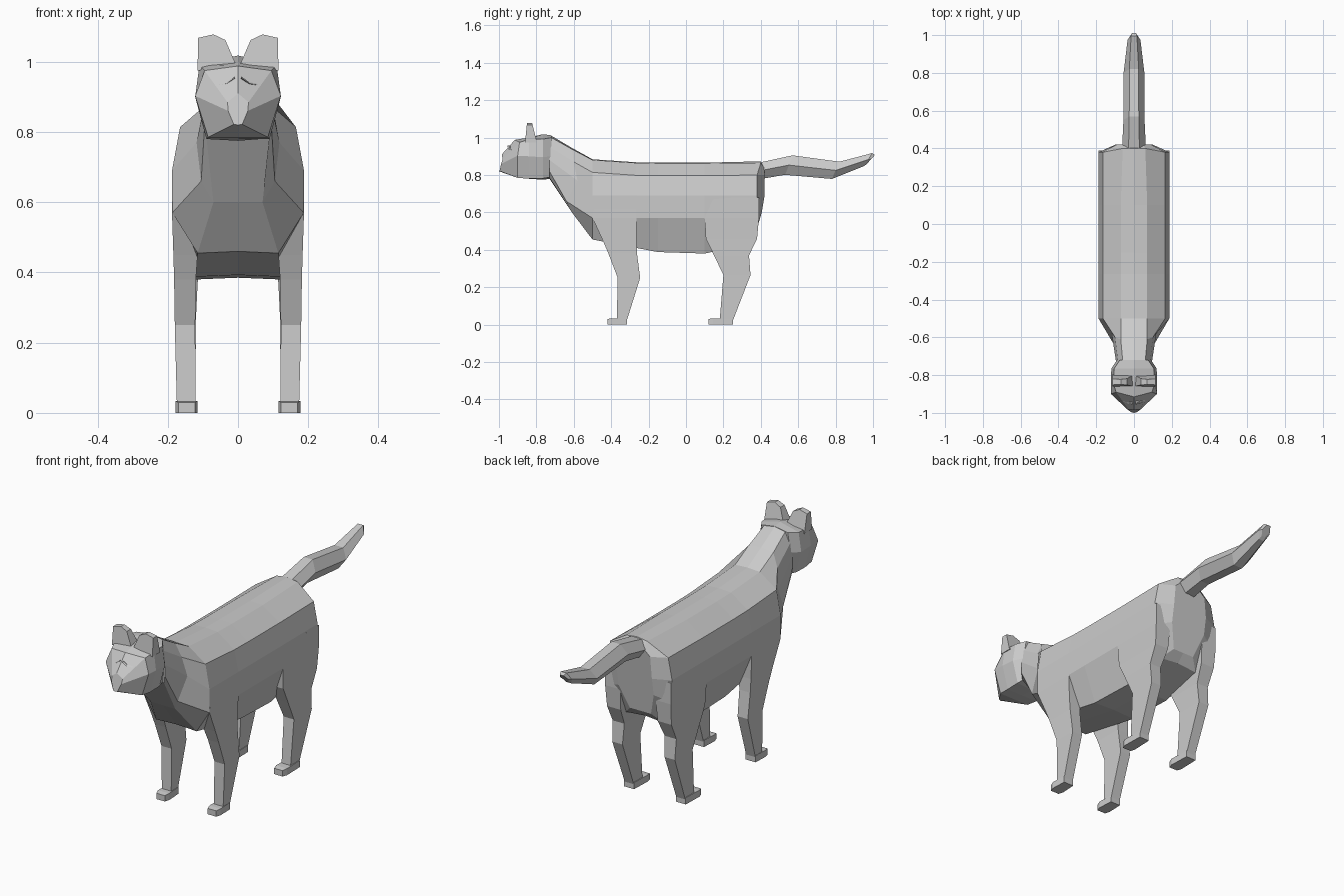
import bpy, bmesh


def loft(name, rings):
    """Skin a list of closed rings (equal point counts) and cap both ends."""
    bm = bmesh.new()
    rows = [[bm.verts.new(p) for p in r] for r in rings]
    n = len(rows[0])
    for a, b in zip(rows, rows[1:]):
        for i in range(n):
            j = (i + 1) % n
            bm.faces.new((a[i], a[j], b[j], b[i]))
    bm.faces.new(rows[0])
    bm.faces.new(rows[-1])
    bmesh.ops.recalc_face_normals(bm, faces=bm.faces)
    me = bpy.data.meshes.new(name)
    bm.to_mesh(me)
    bm.free()
    ob = bpy.data.objects.new(name, me)
    bpy.context.collection.objects.link(ob)
    return ob


def sym(y, half):
    """Full ring from half profile (x, z, dy), top centre to bottom centre."""
    pts = [(p[0], y + (p[2] if len(p) > 2 else 0), p[1]) for p in half]
    return pts + [(-x, yy, z) for x, yy, z in pts[-2:0:-1]]


def trunk(y, top, bottom, low_w=0.12):
    """Typical torso section."""
    return sym(y, [(0, top), (.07, top - .004), (.165, top - .07), (.188, .69),
                   (.187, .57), (low_w, bottom), (0, bottom + .005)])


# Torso with neck, chest and rump
loft("torso", [
    sym(-.73, [(0, 1.01, .01), (.06, 1.0, .01), (.085, .95), (.095, .88),
               (.095, .82), (.09, .785), (0, .78)]),
    sym(-.61, [(0, .945), (.07, .938), (.10, .87, .01), (.118, .77, .03),
               (.105, .66, -.03), (.07, .60), (0, .60)]),
    trunk(-.50, .884, .455, .115),
    trunk(-.265, .868, .41),
    trunk(-.15, .866, .388),
    trunk(.10, .866, .38),
    sym(.38, [(0, .873, .02), (.06, .865, .02), (.165, .80), (.187, .69),
              (.182, .57, -.01), (.11, .43, -.05), (0, .44, -.05)]),
    sym(.42, [(0, .84), (.05, .835), (.09, .80), (.10, .69),
              (.10, .60, -.015), (.06, .48, -.05), (0, .48, -.05)]),
])

# Head, from the nape to the muzzle
loft("head", [
    sym(-.72, [(0, 1.012), (.075, 1.0), (.09, .90), (.08, .79), (0, .78)]),
    sym(-.765, [(0, 1.018), (.105, .992), (.12, .895), (.09, .782), (0, .775)]),
    sym(-.84, [(0, 1.0), (.11, .99), (.122, .90), (.09, .78), (0, .78)]),
    sym(-.90, [(0, .988, -.015), (.095, .975, .01), (.122, .903),
               (.085, .785), (0, .785)]),
    sym(-.985, [(0, .91), (.03, .885, .005), (.028, .86, -.003),
                (.012, .822, -.012), (0, .82, -.015)]),
])

# Tail: six-sided, bent upward at the tip
loft("tail", [
    [(k * w, y + t * .02, c + t * h) for k, t in
     ((-.45, 1), (.45, 1), (1, 0), (.45, -1), (-.45, -1), (-1, 0))]
    for y, c, h, w in ((.38, .82, .048, .064), (.55, .853, .052, .056),
                       (.80, .825, .046, .055), (.975, .883, .034, .034),
                       (.99, .885, .022, .024))])

# Leg sections: z, inner x, outer x, front y, back y
FRONT = [(.66, .11, .187, -.49, -.265), (.57, .11, .188, -.50, -.265),
         (.45, .115, .184, -.445, -.265), (.38, .12, .182, -.415, -.262),
         (.25, .122, .18, -.365, -.245), (.02, .121, .174, -.37, -.317)]
HIND = [(.68, .10, .187, .10, .39), (.57, .10, .187, .10, .39),
        (.46, .105, .183, .106, .38), (.37, .115, .181, .15, .337),
        (.265, .12, .178, .20, .345), (.02, .121, .172, .18, .25)]


def leg(name, secs, s):
    loft(name, [[(s * a, f, z), (s * b, f, z), (s * b, r, z), (s * a, r, z)]
                for z, a, b, f, r in secs])


def paw(name, y0, y1, s):
    rows = ((y0, .122, .170, .03), (y0 + .025, .115, .178, .034),
            (y1, .119, .175, .034))
    loft(name, [[(s * a, y, 0), (s * b, y, 0), (s * b, y, h), (s * a, y, h)]
                for y, a, b, h in rows])


def ear(name, s):
    shape = ((.005, .99), (.036, 1.062), (.07, 1.078), (.114, 1.068), (.115, .975))
    loft(name, [[(s * x, y + (1.08 - z) * lean, z) for x, z in shape]
                for y, lean in ((-.85, -.1), (-.823, .25))])


def brow(name, s):
    # Thin lid ridge lying on the face
    path = ((.008, -.948, .955), (.032, -.942, .938), (.055, -.93, .934))
    loft(name, [[(s * x, y, z + .004), (s * x, y - .008, z), (s * x, y + .012, z - .003)]
                for x, y, z in path])


for side, s in (("left", 1), ("right", -1)):
    leg(f"front_leg_{side}", FRONT, s)
    leg(f"hind_leg_{side}", HIND, s)
    paw(f"front_paw_{side}", -.42, -.315, s)
    paw(f"hind_paw_{side}", .12, .252, s)
    ear(f"ear_{side}", s)
    brow(f"eyelid_{side}", s)
